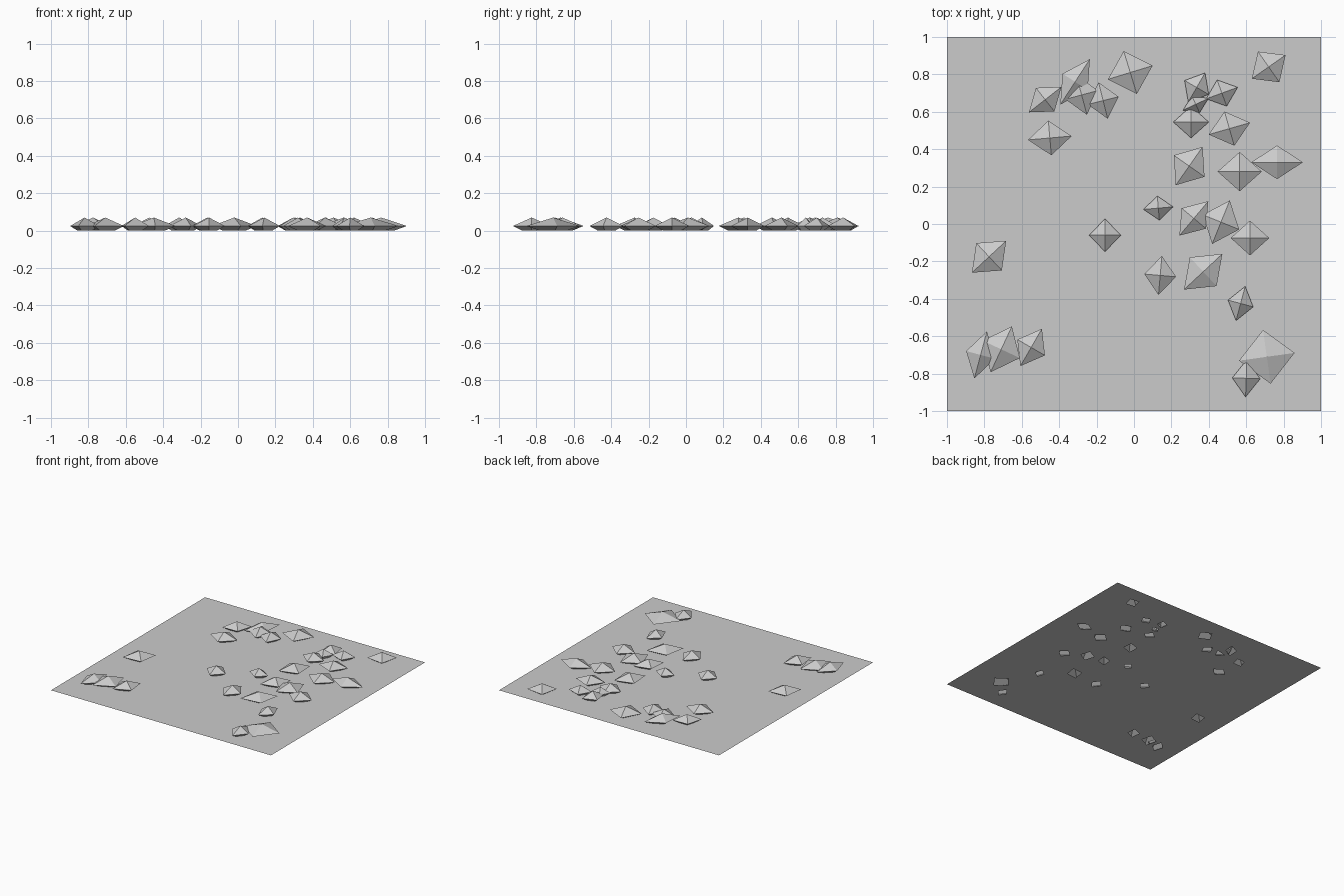
import bpy, bmesh
from math import cos, sin, radians
from mathutils import Vector

if "Cube" in bpy.data.objects:
    bpy.data.objects.remove(bpy.data.objects["Cube"])

RIM_Z, PEAK_Z, FOOT = 0.025, 0.07, 0.5

# centre x, centre y, half length, half width, turn in degrees
ROCKS = [
    (-.475, .665, .11, .08, 38), (-.315, .76, .145, .08, 57), (-.28, .69, .11, .09, 105),
    (-.165, .66, .10, .085, 104), (-.02, .81, .125, .12, 17), (.72, .84, .11, .10, 35),
    (.335, .73, .09, .075, 60), (.33, .64, .075, .05, 25), (.47, .70, .09, .075, 20),
    (.305, .545, .095, .085, 0), (.51, .51, .115, .095, 16), (-.45, .46, .117, .093, 5),
    (.295, .31, .125, .10, 55), (.565, .28, .118, .105, 0), (.765, .33, .138, .09, 0),
    (.13, .085, .08, .065, 5), (-.155, -.06, .085, .088, 0), (.32, .03, .12, .085, 50),
    (.465, .01, .125, .105, 68), (.62, -.075, .103, .093, 0), (.14, -.275, .105, .085, 85),
    (.37, -.255, .14, .105, 43), (.57, -.425, .095, .07, 75), (-.775, -.175, .125, .10, 43),
    (-.82, -.70, .13, .08, 75), (-.71, -.67, .135, .11, 65), (-.55, -.66, .115, .085, 60),
    (.71, -.71, .15, .145, 8), (.60, -.825, .10, .075, 88),
]

grey = bpy.data.materials.new("stone_grey")
grey.diffuse_color = (0.6, 0.6, 0.6, 1)
grey.use_nodes = True
grey.node_tree.nodes["Principled BSDF"].inputs["Base Color"].default_value = grey.diffuse_color


def diamond(x, y, a, b, turn, scale, z):
    u = Vector((cos(radians(turn)), sin(radians(turn)), 0))
    v = Vector((-u.y, u.x, 0))
    c = Vector((x, y, z))
    return [c + u * a * scale, c + v * b * scale, c - u * a * scale, c - v * b * scale]


def finish(bm, name):
    mesh = bpy.data.meshes.new(name)
    bm.to_mesh(mesh)
    bm.free()
    mesh.materials.append(grey)
    bpy.context.collection.objects.link(bpy.data.objects.new(name, mesh))


# Flat ground sheet, open under every rock
bm = bmesh.new()
loops = [[Vector((x, y, 0)) for x, y in ((-1, -1), (1, -1), (1, 1), (-1, 1))]]
loops += [diamond(*r, FOOT, 0) for r in ROCKS]
for pts in loops:
    vs = [bm.verts.new(p) for p in pts]
    for i in range(4):
        bm.edges.new((vs[i], vs[(i + 1) % 4]))
bmesh.ops.triangle_fill(bm, edges=bm.edges[:], use_beauty=True, normal=(0, 0, 1))
for f in bm.faces:
    if f.normal.z < 0:
        f.normal_flip()
finish(bm, "ground_sheet")

# Rocks: narrow foot, wide overhanging rim, pointed peak
bm = bmesh.new()
for x, y, a, b, turn in ROCKS:
    foot = [bm.verts.new(p) for p in diamond(x, y, a, b, turn, FOOT, 0)]
    rim = [bm.verts.new(p) for p in diamond(x, y, a, b, turn, 1, RIM_Z)]
    peak = bm.verts.new((x, y, PEAK_Z))
    for i in range(4):
        j = (i + 1) % 4
        bm.faces.new((foot[i], foot[j], rim[j], rim[i]))
        bm.faces.new((rim[i], rim[j], peak))
finish(bm, "pointed_rocks")
